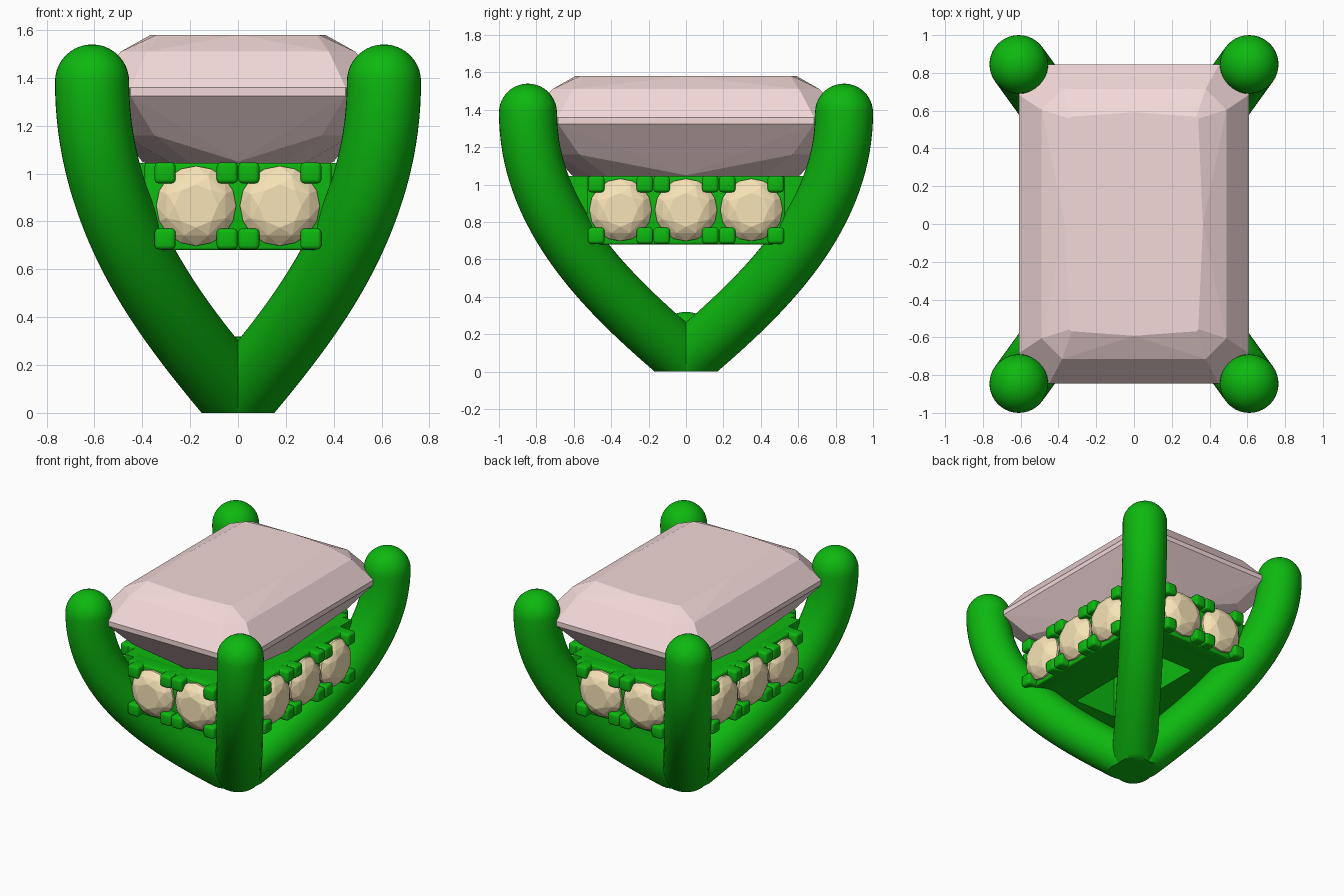
import bpy, bmesh
from math import sin, cos, pi, radians
from mathutils import Vector, Matrix

if "Cube" in bpy.data.objects:
    bpy.data.objects.remove(bpy.data.objects["Cube"])


def material(name, rgb):
    m = bpy.data.materials.new(name)
    m.diffuse_color = (*rgb, 1)
    m.use_nodes = True
    m.node_tree.nodes["Principled BSDF"].inputs["Base Color"].default_value = m.diffuse_color
    return m


METAL = material("green_metal", (0.004, 0.48, 0.005))
PINK = material("pink_stone", (0.9, 0.69, 0.69))
CREAM = material("cream_stone", (0.93, 0.77, 0.47))


def finish(bm, name, mat, smooth=None):
    bmesh.ops.recalc_face_normals(bm, faces=bm.faces[:])
    me = bpy.data.meshes.new(name)
    bm.to_mesh(me)
    bm.free()
    me.materials.append(mat)
    ob = bpy.data.objects.new(name, me)
    bpy.context.collection.objects.link(ob)
    if smooth:
        bpy.ops.object.select_all(action='DESELECT')
        ob.select_set(True)
        bpy.context.view_layer.objects.active = ob
        bpy.ops.object.shade_smooth_by_angle(angle=radians(smooth))
    return ob


def add_box(bm, lo, hi, mtx=Matrix(), bevel=0):
    lo, hi = Vector(lo), Vector(hi)
    size = hi - lo
    m = mtx @ Matrix.Translation((lo + hi) / 2) @ Matrix.Diagonal((*size, 1))
    vs = bmesh.ops.create_cube(bm, size=1, matrix=m)["verts"]
    if bevel:
        edges = list({e for v in vs for e in v.link_edges})
        bmesh.ops.bevel(bm, geom=edges, offset=bevel, segments=3, profile=0.5, affect='EDGES')


def hull(points, name, mat):
    bm = bmesh.new()
    for p in points:
        bm.verts.new(p)
    bmesh.ops.convex_hull(bm, input=bm.verts[:])
    bmesh.ops.dissolve_limit(bm, angle_limit=radians(1), verts=bm.verts[:], edges=bm.edges[:])
    return finish(bm, name, mat)


# Corner prongs: curved round bars meeting at the foot, domed at the top
R, N = 0.155, 40
CTRL = [(0, 0.06), (0.45, 0.385), (1, 0.8), (1, 1.385)]


def prong_point(s, sx, sy):
    c = ((1 - s) ** 3, 3 * s * (1 - s) ** 2, 3 * s * s * (1 - s), s ** 3)
    t = sum(k * p[0] for k, p in zip(c, CTRL))
    z = sum(k * p[1] for k, p in zip(c, CTRL))
    return Vector((0.61 * sx * t, 0.845 * sy * t, z))


def prong(sx, sy, name):
    bm = bmesh.new()
    path = [prong_point(i / 36, sx, sy) for i in range(37)]
    path.insert(0, path[0] - (path[1] - path[0]).normalized() * 0.06)
    side = Vector((-0.845 * sy, 0.61 * sx, 0)).normalized()
    rings = []
    for i, p in enumerate(path):
        tan = (path[min(i + 1, len(path) - 1)] - path[max(i - 1, 0)]).normalized()
        if i == len(path) - 1:
            tan = Vector((0, 0, 1))
        rings.append((p, tan, R))
    for k in range(1, 11):
        a = k / 10 * pi / 2 * 0.99
        rings.append((path[-1] + Vector((0, 0, R * sin(a))), Vector((0, 0, 1)), R * cos(a)))
    loops = []
    for p, tan, r in rings:
        up = tan.cross(side)
        loops.append([bm.verts.new(p + r * (cos(2 * pi * j / N) * side + sin(2 * pi * j / N) * up))
                      for j in range(N)])
    for a, b in zip(loops, loops[1:]):
        for j in range(N):
            bm.faces.new((a[j], a[(j + 1) % N], b[(j + 1) % N], b[j]))
    bm.faces.new(loops[-1])
    bm.faces.new(loops[0])
    # flat foot on the ground
    cut = bmesh.ops.bisect_plane(bm, geom=bm.verts[:] + bm.edges[:] + bm.faces[:],
                                 plane_co=(0, 0, 0), plane_no=(0, 0, 1), clear_inner=True)
    rim = [e for e in cut["geom_cut"] if isinstance(e, bmesh.types.BMEdge)]
    bmesh.ops.holes_fill(bm, edges=rim)
    finish(bm, name, METAL, 40)


for sx, xn in ((-1, "left"), (1, "right")):
    for sy, yn in ((-1, "front"), (1, "back")):
        prong(sx, sy, f"{yn}_{xn}_prong")

# Rounded saddle filling the joint of the prongs
bm = bmesh.new()
bmesh.ops.create_uvsphere(bm, u_segments=24, v_segments=16, radius=1,
                          matrix=Matrix.Translation((0, 0, .18)) @ Matrix.Diagonal((.12, .15, .14, 1)))
finish(bm, "prong_joint", METAL, 40)

# Gallery block under the main stone, with a rectangular opening
Z0, Z1, ZC = 0.68, 1.045, 0.865
bm = bmesh.new()
for s in (-1, 1):
    add_box(bm, (min(s * .17, s * .46), -.65, Z0), (max(s * .17, s * .46), .65, Z1))
    add_box(bm, (-.17, min(s * .42, s * .65), Z0), (.17, max(s * .42, s * .65), Z1))
finish(bm, "gallery", METAL)

# Four rows of small round stones with corner claws
for k, side in enumerate(("front", "right", "back", "left")):
    rot = Matrix.Rotation(k * pi / 2, 4, 'Z')
    d, n, half = ((0.735, 2, 0.39), (0.54, 3, 0.53))[k % 2]
    bm = bmesh.new()
    add_box(bm, (-half, -d + .02, Z0), (half, -d + .14, Z1), rot, 0.012)
    for i in range(n):
        u = (i - (n - 1) / 2) * 0.35
        for cx in (-.13, .13):
            for cz in (-.138, .138):
                add_box(bm, (u + cx - .044, -d - .045, ZC + cz - .044),
                        (u + cx + .044, -d + .07, ZC + cz + .044), rot, 0.018)
        pts = [(u, -d + .14, ZC)]
        # (radius, outward offset, sides, twist)
        for r, out, m, tw in ((.167, -.015, 16, 0), (.167, .0, 16, 0), (.133, .037, 8, .5), (.09, .056, 8, 0),
                              (.105, -.075, 8, .5)):
            for j in range(m):
                a = 2 * pi * (j + tw) / m
                pts.append((u + r * cos(a), -d - out, ZC + r * sin(a)))
        hull([rot @ Vector(p) for p in pts], f"{side}_small_stone_{i + 1}", CREAM)
    finish(bm, f"{side}_claw_setting", METAL, 40)

# Main rectangular stone: stacked cut-corner outlines (half x, half y, corner, z)
pts = []
for hx, hy, c, z in ((.03, .25, .02, .9), (.48, .70, .13, 1.16), (.61, .845, .16, 1.325), (.61, .845, .16, 1.36),
                     (.49, .715, .11, 1.51), (.34, .568, .01, 1.58)):
    for sx in (-1, 1):
        for sy in (-1, 1):
            pts += [(sx * hx, sy * (hy - c), z), (sx * (hx - c), sy * hy, z)]
# bowed mid-sides of the lower facets and of the table
for hx, hy, z in ((.40, .61, 1.05), (.365, .592, 1.58)):
    for s in (-1, 1):
        pts += [(s * hx, 0, z), (0, s * hy, z)]
hull(pts, "main_stone", PINK)
